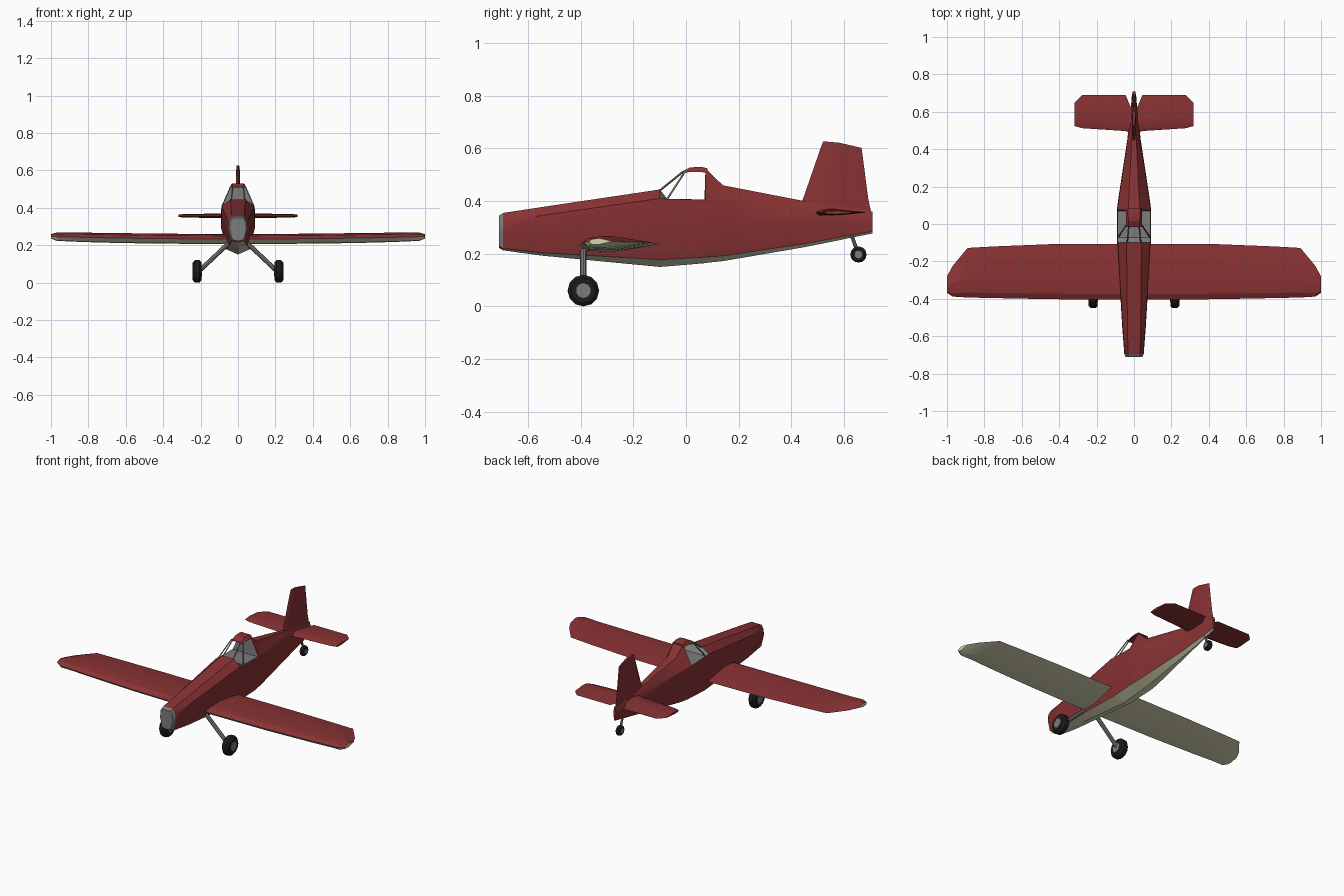
import bpy
import bmesh
import math
from mathutils import Vector

cube = bpy.data.objects.get("Cube")
if cube:
    bpy.data.objects.remove(cube)


def material(name, rgb):
    mat = bpy.data.materials.new(name)
    mat.use_nodes = True
    mat.diffuse_color = (*rgb, 1)
    mat.node_tree.nodes["Principled BSDF"].inputs["Base Color"].default_value = (*rgb, 1)
    return mat


RED = material("deep red", (0.25, 0.032, 0.034))
CREAM = material("dull cream", (0.68, 0.67, 0.46))
GREY = material("mid grey", (0.2, 0.2, 0.2))
BLACK = material("tyre black", (0.012, 0.012, 0.012))


def finish(name, bm, mats, angle=25):
    bmesh.ops.recalc_face_normals(bm, faces=bm.faces)
    mesh = bpy.data.meshes.new(name)
    bm.to_mesh(mesh)
    bm.free()
    obj = bpy.data.objects.new(name, mesh)
    bpy.context.collection.objects.link(obj)
    for mat in mats:
        mesh.materials.append(mat)
    bpy.ops.object.select_all(action="DESELECT")
    obj.select_set(True)
    bpy.context.view_layer.objects.active = obj
    bpy.ops.object.shade_smooth_by_angle(angle=math.radians(angle))
    return obj


def loft(name, rings, mats, rule=lambda s, k: 0, angle=25):
    """Skin closed rings; rule(station, side) picks the material slot."""
    bm = bmesh.new()
    rows = [[bm.verts.new(p) for p in ring] for ring in rings]
    n = len(rows[0])
    for s in range(len(rows) - 1):
        for k in range(n):
            j = (k + 1) % n
            face = bm.faces.new((rows[s][k], rows[s][j], rows[s + 1][j], rows[s + 1][k]))
            face.material_index = rule(s, k)
    for row, s in ((rows[0], 0), (rows[-1], len(rows) - 2)):
        bm.faces.new(row).material_index = rule(s, n // 2)
    return finish(name, bm, mats, angle)


def rod(name, a, b, radius, mat, sides=8):
    a, b = Vector(a), Vector(b)
    bm = bmesh.new()
    bmesh.ops.create_cone(bm, cap_ends=True, segments=sides, radius1=radius,
                          radius2=radius, depth=(b - a).length)
    bm.transform((b - a).to_track_quat("Z", "Y").to_matrix().to_4x4())
    bmesh.ops.translate(bm, verts=bm.verts, vec=(a + b) / 2)
    return finish(name, bm, [mat], 20)


def wheel(name, x, y, z, radius, width):
    across = Vector((width / 2, 0, 0))
    centre = Vector((x, y, z))
    tyre = rod(name + "_tyre", centre - across, centre + across, radius, BLACK, 12)
    bevel = tyre.modifiers.new("round_shoulder", "BEVEL")
    bevel.width = width * 0.25
    bevel.limit_method = "ANGLE"
    bevel.angle_limit = math.radians(60)
    rod(name + "_hub", centre - across * 1.05, centre + across * 1.05, radius * 0.47, GREY, 10)


# Fuselage: y, keel, chine, middle, shoulder, top, half width, top half width
STATIONS = [
    (-0.71, 0.222, 0.23, 0.285, 0.32, 0.345, 0.044, 0.03),
    (-0.695, 0.213, 0.22, 0.285, 0.325, 0.355, 0.052, 0.032),
    (-0.55, 0.193, 0.204, 0.287, 0.345, 0.377, 0.063, 0.035),
    (-0.1, 0.15, 0.178, 0.295, 0.41, 0.444, 0.09, 0.04),
    (-0.072, 0.152, 0.179, 0.295, 0.408, 0.409, 0.09, 0.04),
    (0.07, 0.164, 0.187, 0.3, 0.405, 0.406, 0.092, 0.04),
    (0.074, 0.165, 0.187, 0.3, 0.405, 0.525, 0.092, 0.032),
    (0.14, 0.172, 0.192, 0.302, 0.4, 0.46, 0.083, 0.028),
    (0.45, 0.225, 0.238, 0.32, 0.365, 0.4, 0.036, 0.012),
    (0.708, 0.277, 0.285, 0.32, 0.335, 0.36, 0.008, 0.005),
]


def hull_ring(y, keel, chine, mid, shoulder, top, w, tw):
    half = [(w * 0.7, chine), (w, mid), (w * 0.97, shoulder), (tw, top)]
    return ([(0, y, keel)] + [(x, y, z) for x, z in half]
            + [(-x, y, z) for x, z in reversed(half)])


def hull_colour(s, k):
    if s == 0:
        return 2                       # nose cap
    if k in (0, 8):
        return 1                       # belly
    if 3 <= s <= 5 and k in (3, 4, 5):
        return 2                       # cockpit floor and bulkheads
    return 0


loft("fuselage", [hull_ring(*s) for s in STATIONS], [RED, CREAM, GREY], hull_colour)

# Canopy roof and window posts
roof = [(-0.015, 0.508, 0.04, 0.512, 0.028), (0.015, 0.51, 0.043, 0.528, 0.03),
        (0.06, 0.51, 0.044, 0.53, 0.032), (0.082, 0.506, 0.043, 0.524, 0.032)]
loft("canopy_roof", [[(-w, y, z), (w, y, z), (t, y, h), (-t, y, h)]
                     for y, z, w, h, t in roof], [RED])
for side, label in ((1, "left"), (-1, "right")):
    rod(label + "_windscreen_post", (side * 0.036, -0.1, 0.44),
        (side * 0.028, -0.012, 0.511), 0.004, GREY, 4)
    rod(label + "_corner_post", (side * 0.086, -0.072, 0.407),
        (side * 0.041, -0.005, 0.51), 0.004, GREY, 4)

# Airfoil outline: chord fraction and thickness fraction
FOIL = [(0, 0), (0.1, 0.62), (0.42, 1), (1, 0), (0.42, -1), (0.1, -0.9)]


def span_rings(half):
    """Mirror half-span stations (x, leading y, trailing y, z, half thickness)."""
    full = [(-s[0], *s[1:]) for s in reversed(half) if s[0] > 0] + half
    return [[(x, a + (b - a) * c, z + t * h) for c, h in FOIL] for x, a, b, z, t in full]


WING = [
    (0, -0.405, -0.105, 0.232, 0.026),
    (0.45, -0.402, -0.108, 0.235, 0.027),
    (0.75, -0.396, -0.12, 0.24, 0.026),
    (0.89, -0.393, -0.128, 0.243, 0.024),
    (0.97, -0.388, -0.225, 0.245, 0.022),
    (1, -0.368, -0.28, 0.247, 0.012),
]
loft("wing", span_rings(WING), [RED, CREAM], lambda s, k: int(k >= 3), 20)

# Tailplane
TAIL = [
    (0, 0.485, 0.6, 0.357, 0.013),
    (0.02, 0.488, 0.63, 0.357, 0.013),
    (0.045, 0.497, 0.69, 0.357, 0.012),
    (0.275, 0.512, 0.69, 0.357, 0.01),
    (0.317, 0.523, 0.65, 0.357, 0.007),
]
loft("tailplane", span_rings(TAIL), [RED])

# Fin: leading y and z, trailing y and z, half thickness
FIN = [
    (0.42, 0.34, 0.707, 0.34, 0.015),
    (0.445, 0.41, 0.692, 0.41, 0.013),
    (0.511, 0.6, 0.67, 0.58, 0.01),
    (0.521, 0.626, 0.667, 0.602, 0.008),
]
loft("fin", [[(t * h, a + (b - a) * c, za + (zb - za) * c ** 2) for c, h in FOIL]
             for a, za, b, zb, t in FIN], [RED])

# Landing gear
for side, label in ((1, "left"), (-1, "right")):
    wheel(label + "_main_wheel", side * 0.218, -0.39, 0.06, 0.06, 0.048)
    rod(label + "_main_strut", (side * 0.05, -0.39, 0.21),
        (side * 0.207, -0.39, 0.062), 0.012, GREY)
wheel("tail_wheel", 0, 0.655, 0.197, 0.031, 0.028)
rod("tail_strut", (0, 0.63, 0.268), (0, 0.655, 0.197), 0.007, GREY)
